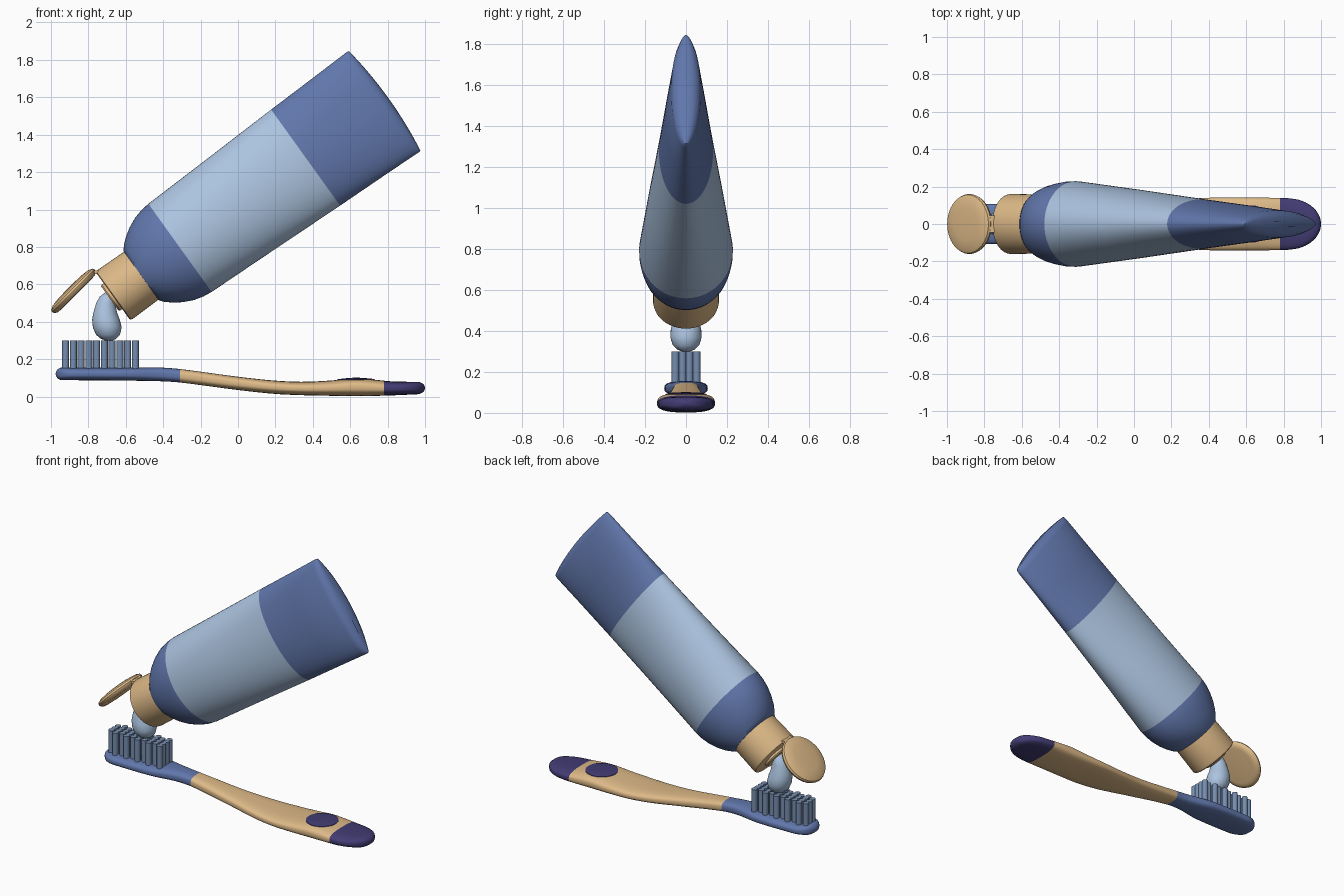
import bpy, bmesh, math
from mathutils import Matrix, Vector

if "Cube" in bpy.data.objects:
    bpy.data.objects.remove(bpy.data.objects["Cube"])


def material(name, r, g, b):
    def lin(c):
        return ((c / 255 + 0.055) / 1.055) ** 2.4
    m = bpy.data.materials.new(name)
    m.use_nodes = True
    col = (lin(r), lin(g), lin(b), 1)
    m.diffuse_color = col
    m.node_tree.nodes["Principled BSDF"].inputs["Base Color"].default_value = col
    return m


BLUE = material("mid blue", 97, 119, 172)
PALE = material("pale blue", 172, 196, 224)
TAN = material("tan", 222, 186, 136)
NAVY = material("dark violet", 66, 60, 115)
GREY = material("bristle blue", 118, 141, 175)


def finish(name, bm, mats, matrix=None, angle=40):
    bmesh.ops.recalc_face_normals(bm, faces=bm.faces)
    me = bpy.data.meshes.new(name)
    bm.to_mesh(me)
    bm.free()
    for m in mats:
        me.materials.append(m)
    ob = bpy.data.objects.new(name, me)
    bpy.context.collection.objects.link(ob)
    if matrix:
        ob.matrix_world = matrix
    bpy.ops.object.select_all(action="DESELECT")
    ob.select_set(True)
    bpy.context.view_layer.objects.active = ob
    bpy.ops.object.shade_smooth_by_angle(angle=math.radians(angle))
    return ob


def loft(name, rings, mats, rule=None, matrix=None, angle=40):
    """Skin a list of equal rings and close both ends; rule(centre) picks the material."""
    bm = bmesh.new()
    loops = [[bm.verts.new(p) for p in ring] for ring in rings]
    n = len(loops[0])
    for a, b in zip(loops, loops[1:]):
        for i in range(n):
            j = (i + 1) % n
            bm.faces.new((a[i], a[j], b[j], b[i]))
    bm.faces.new(loops[0])
    bm.faces.new(loops[-1])
    if rule:
        for f in bm.faces:
            f.material_index = rule(f.calc_center_median())
    return finish(name, bm, mats, matrix, angle)


def circle(n=48):
    return [(math.cos(2 * math.pi * i / n), math.sin(2 * math.pi * i / n)) for i in range(n)]


def lathe_x(profile):
    return [[(s, r * c, r * d) for c, d in circle()] for s, r in profile]


def lathe_z(profile):
    return [[(cx + r * c, r * d, z) for c, d in circle(32)] for z, r, cx in profile]


def spline(table, x, k):
    """Cubic interpolation of column k in a table keyed by its first column."""
    i = 0
    while i < len(table) - 2 and x > table[i + 1][0]:
        i += 1

    def slope(j):
        a, b = table[max(j - 1, 0)], table[min(j + 1, len(table) - 1)]
        return (b[k] - a[k]) / (b[0] - a[0])
    a, b = table[i], table[i + 1]
    h = b[0] - a[0]
    t = (x - a[0]) / h
    u = 1 - t
    return (a[k] * (1 + 2 * t) * u * u + b[k] * t * t * (3 - 2 * t)
            + h * t * u * (slope(i) * u - slope(i + 1) * t))


# Tube: local x runs along the axis from shoulder to tail
AXIS = Matrix.Translation((-0.31, 0, 0.795)) @ Matrix.Rotation(math.radians(-35.7), 4, "Y")

# station, half height, half thickness, tail bulge
sections = [(-0.258, 0.12, 0.12, 0), (-0.255, 0.163, 0.16, 0), (-0.235, 0.187, 0.172, 0),
            (-0.2, 0.217, 0.19, 0), (-0.155, 0.246, 0.206, 0), (-0.1, 0.271, 0.219, 0),
            (-0.05, 0.284, 0.227, 0), (0, 0.29, 0.229, 0), (0.4, 0.302, 0.184, 0),
            (0.827, 0.316, 0.132, 0), (1.1, 0.323, 0.1, 0.005), (1.31, 0.329, 0.072, 0.018),
            (1.335, 0.33, 0.058, 0.02), (1.346, 0.328, 0.035, 0.022), (1.348, 0.322, 0.012, 0.024)]
rings = [[(s + b * (1 - d * d), t * c, w * d) for c, d in circle(64)] for s, w, t, b in sections]
loft("tube_body", rings, [BLUE, PALE], lambda c: int(0 < c.x < 0.83), AXIS, 50)

# Cap collar, nozzle and open lid
loft("cap_collar", lathe_x([(-0.22, 0.157), (-0.425, 0.161), (-0.437, 0.158), (-0.442, 0.15)]),
     [TAN], None, AXIS)
loft("cap_nozzle", lathe_x([(-0.42, 0.085), (-0.455, 0.085), (-0.463, 0.078)]), [TAN], None, AXIS)
lid_pose = Matrix.Translation((-0.88, 0, 0.565)) @ Matrix.Rotation(math.radians(-45), 4, "Y")
lid_profile = [(-0.024, 0.12, 0), (-0.022, 0.14, 0), (-0.013, 0.156, 0), (0, 0.161, 0),
               (0.012, 0.156, 0), (0.022, 0.135, 0), (0.028, 0.09, 0), (0.03, 0.03, 0)]
loft("cap_lid", lathe_z(lid_profile), [TAN], None, lid_pose)
bm = bmesh.new()
bmesh.ops.create_cube(bm, size=1, matrix=Matrix.Diagonal((0.04, 0.09, 0.02, 1)))
finish("cap_hinge", bm, [TAN], Matrix.Translation((-0.765, 0, 0.665)))

# Squeezed paste
loft("paste", lathe_z([(0.3, 0.02, -0.69), (0.308, 0.04, -0.692), (0.33, 0.064, -0.695),
                       (0.37, 0.077, -0.699), (0.41, 0.074, -0.706), (0.45, 0.063, -0.71),
                       (0.5, 0.051, -0.707), (0.535, 0.042, -0.697), (0.56, 0.025, -0.68)]),
     [PALE], None, None, 60)

# Brush handle: x, underside, top, half width
HANDLE = [(-0.975, 0.088, 0.155, 0.105), (-0.6, 0.085, 0.155, 0.102), (-0.42, 0.082, 0.155, 0.068),
          (-0.31, 0.075, 0.147, 0.063), (0, 0.035, 0.106, 0.09), (0.2, 0.014, 0.085, 0.12),
          (0.35, 0.007, 0.079, 0.138), (0.5, 0.004, 0.086, 0.141), (0.63, 0.002, 0.097, 0.141),
          (0.75, 0.004, 0.088, 0.14), (0.82, 0.006, 0.081, 0.138), (1, 0.014, 0.078, 0.137)]
X0, X1, POWER = -0.975, 1.0, 2.8


def rounding(d, r):
    return math.sqrt(max(0.0004, 1 - (1 - d / r) ** 2)) if d < r else 1


def handle_section(x):
    low, top, w = (spline(HANDLE, x, k) for k in (1, 2, 3))
    w *= min(rounding(x - X0, 0.11), rounding(X1 - x, 0.18))
    h = (top - low) / 2 * min(rounding(x - X0, 0.035), rounding(X1 - x, 0.04))
    return (top + low) / 2, w, h


def handle_ring(x):
    z, w, h = handle_section(x)
    e = 2 / POWER
    return [(x, math.copysign(abs(c) ** e, c) * w, z + math.copysign(abs(d) ** e, d) * h)
            for c, d in circle()]


ends = [0.15 * (i / 12) ** 2 for i in range(12)]
stations = [X0 + d for d in ends] + [X1 - d for d in ends] + [-0.31, 0.78]
stations += [-0.82 + 0.035 * i for i in range(48)]
loft("brush_handle", [handle_ring(x) for x in sorted(stations)], [BLUE, TAN, NAVY],
     lambda c: 0 if c.x < -0.31 else 1 if c.x < 0.78 else 2, None, 60)


# Thumb pad: thin disc following the top of the handle
def on_top(x, y, lift):
    z, w, h = handle_section(x)
    return (x, y, z + h * (1 - abs(y / w) ** POWER) ** (1 / POWER) + lift)


pad = [(0.1, -0.002), (0.1, 0.003), (0.08, 0.004), (0.06, 0.004), (0.04, 0.004), (0.015, 0.004)]
loft("thumb_pad", [[on_top(0.63 + r * c, r * d, k) for c, d in circle()] for r, k in pad], [NAVY])

# Bristle tufts in staggered columns
bm = bmesh.new()
for i in range(10):
    rows = (-0.052, -0.017, 0.017, 0.052) if i % 2 else (-0.036, 0, 0.036)
    for y in rows:
        spot = Vector((-0.922 + 0.0415 * i, y, 0.22))
        bmesh.ops.create_cone(bm, cap_ends=True, segments=12, radius1=0.019, radius2=0.019,
                              depth=0.16, matrix=Matrix.Translation(spot))
finish("bristles", bm, [GREY])
